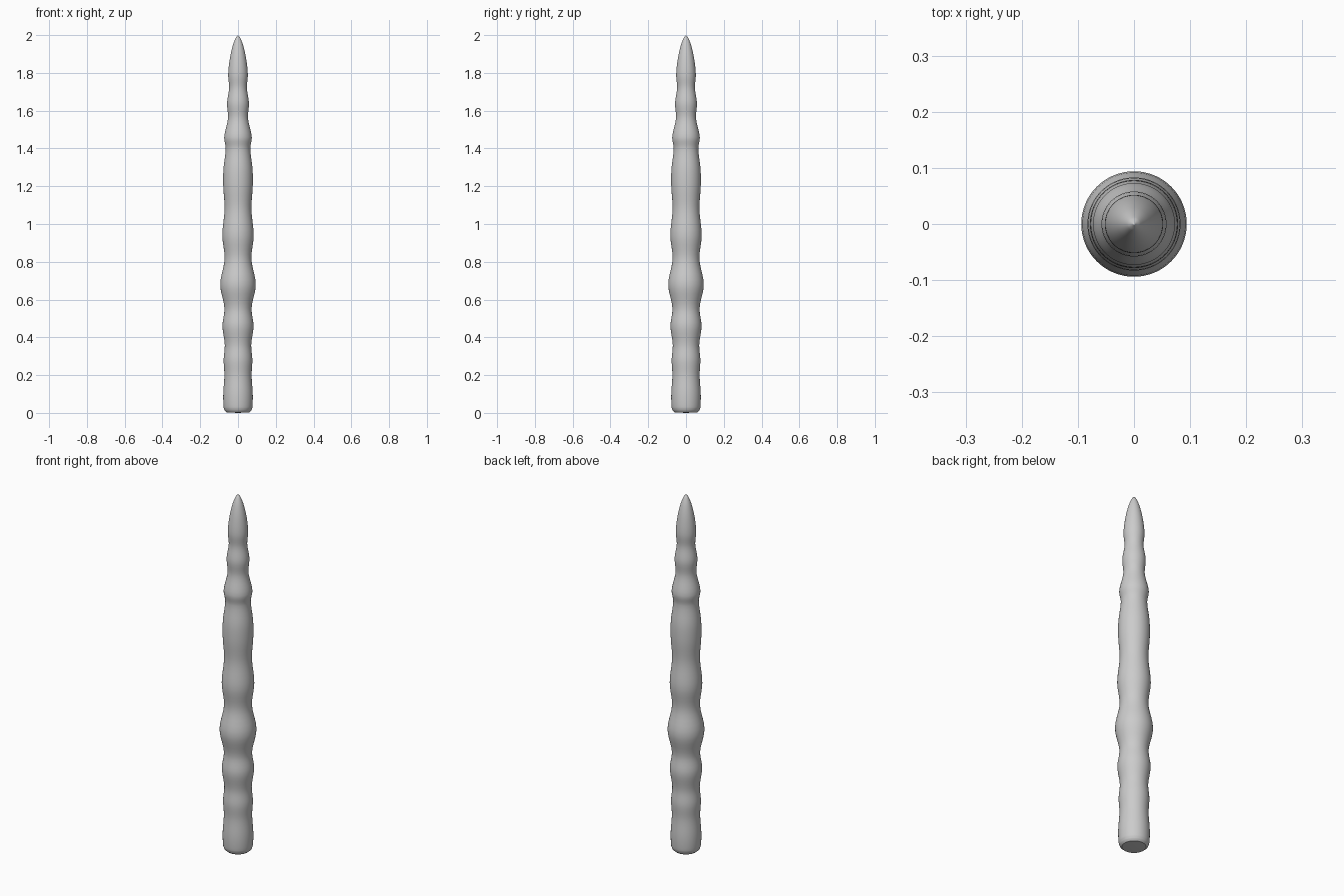
import bpy, bmesh, math

if "Cube" in bpy.data.objects:
    bpy.data.objects.remove(bpy.data.objects["Cube"])

# Single flat colour
grey = bpy.data.materials.new("light_grey")
grey.diffuse_color = (0.6, 0.6, 0.6, 1)
grey.use_nodes = True
grey.node_tree.nodes["Principled BSDF"].inputs["Base Color"].default_value = grey.diffuse_color

# Turned profile (radius, height): swelling knots tapering to a pointed tip
KEYS = [(0.070, 0.012), (0.076, 0.03), (0.078, 0.10), (0.072, 0.20), (0.076, 0.28),
        (0.070, 0.36), (0.082, 0.46), (0.072, 0.555), (0.094, 0.68),
        (0.071, 0.815), (0.083, 0.94), (0.071, 1.08), (0.078, 1.20),
        (0.077, 1.29), (0.065, 1.40), (0.073, 1.46), (0.053, 1.56),
        (0.058, 1.64), (0.047, 1.72), (0.052, 1.79), (0.044, 1.87),
        (0.029, 1.94), (0.012, 1.985), (0.0, 2.0)]
SIDES, STEPS = 64, 5


def smooth(keys):
    """Cubic Hermite through the keys, radius as a function of height."""
    def slope(i):
        a, b = keys[max(i - 1, 0)], keys[min(i + 1, len(keys) - 1)]
        return (b[0] - a[0]) / (b[1] - a[1])
    out = []
    for i in range(len(keys) - 1):
        (r0, z0), (r1, z1) = keys[i], keys[i + 1]
        h = z1 - z0
        for s in range(STEPS):
            t = s / STEPS
            r = ((2*t**3 - 3*t**2 + 1) * r0 + (t**3 - 2*t**2 + t) * h * slope(i)
                 + (3*t**2 - 2*t**3) * r1 + (t**3 - t**2) * h * slope(i + 1))
            out.append((r, z0 + t * h))
    return out


# Tapered shaft: rings bridged by quads, with base cap and tip
bm = bmesh.new()
profile = [(0.060, 0.003)] + smooth(KEYS)
rings = [[bm.verts.new((r * math.cos(2 * math.pi * k / SIDES),
                        r * math.sin(2 * math.pi * k / SIDES), z))
          for k in range(SIDES)] for r, z in profile]
base = bm.verts.new((0, 0, 0))
tip = bm.verts.new((0, 0, 2))
for k in range(SIDES):
    n = (k + 1) % SIDES
    for lo, hi in zip(rings, rings[1:]):
        bm.faces.new((lo[k], lo[n], hi[n], hi[k]))
    bm.faces.new((base, rings[0][n], rings[0][k]))
    bm.faces.new((rings[-1][k], rings[-1][n], tip))

mesh = bpy.data.meshes.new("knotted_shaft")
bm.to_mesh(mesh)
bm.free()
mesh.materials.append(grey)
shaft = bpy.data.objects.new("knotted_shaft", mesh)
bpy.context.collection.objects.link(shaft)
bpy.context.view_layer.objects.active = shaft
shaft.select_set(True)
bpy.ops.object.shade_smooth_by_angle(angle=math.radians(35))
